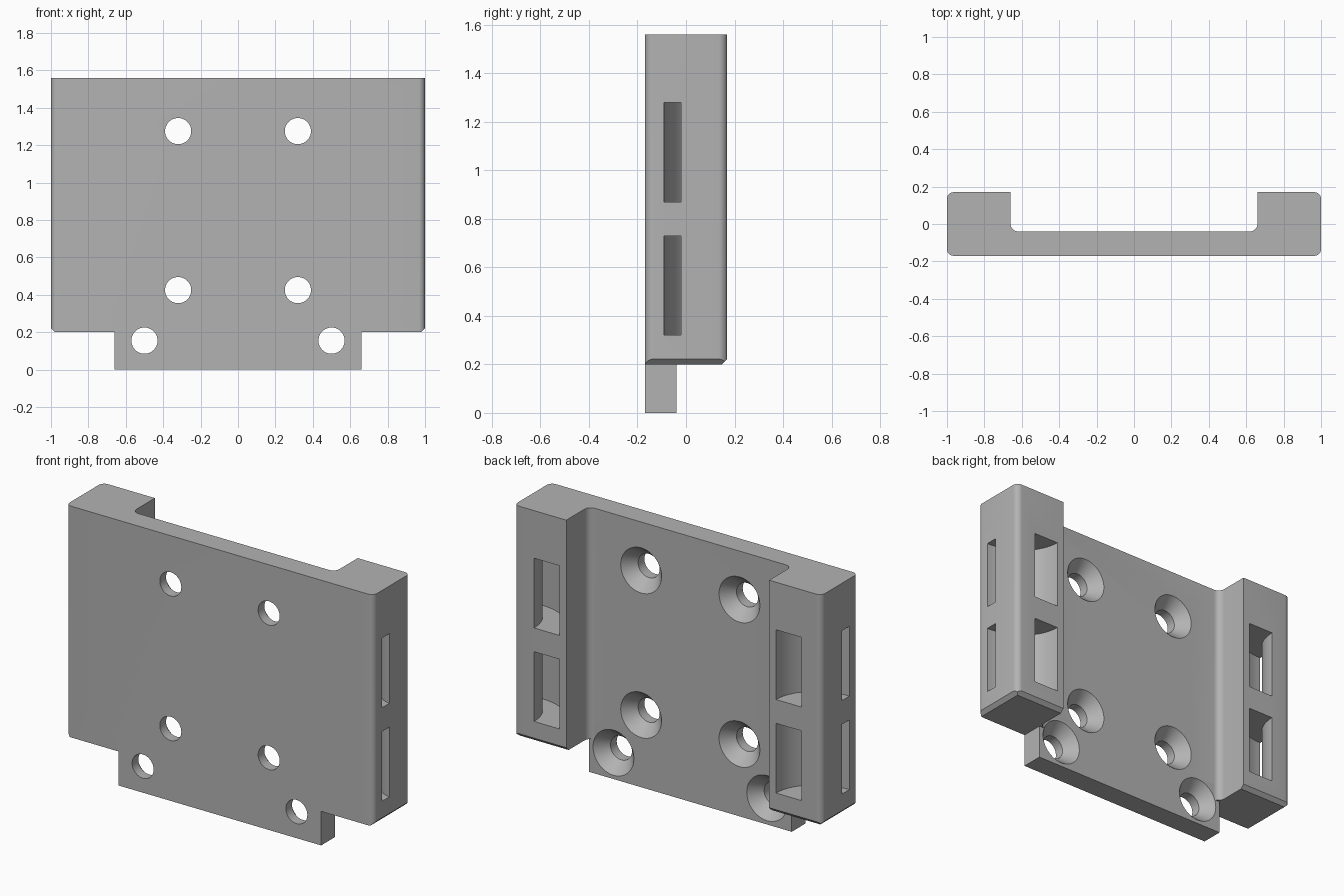
import bpy
import bmesh
from math import cos, sin, pi, radians
from mathutils import Vector, Matrix

cube = bpy.data.objects.get("Cube")
if cube:
    bpy.data.objects.remove(cube, do_unlink=True)

grey = bpy.data.materials.new("plain grey")
grey.use_nodes = True
colour = (0.45, 0.45, 0.45, 1)
grey.diffuse_color = colour
grey.node_tree.nodes["Principled BSDF"].inputs["Base Color"].default_value = colour

FRONT, BACK, WEB = -0.17, 0.17, -0.04   # depths of the front, rails and plate back
INNER, BASE, TOP = 0.66, 0.2, 1.56      # rail inner side, rail bottom, top
ROUND = 0.035
CHAMFER = 0.022


def arc(cx, cy, rx, ry, start, end, steps=8):
    angles = [radians(start + (end - start) * i / steps) for i in range(steps + 1)]
    return [(cx + rx * cos(a), cy + ry * sin(a)) for a in angles]


def finish(bm, name):
    bmesh.ops.recalc_face_normals(bm, faces=bm.faces)
    mesh = bpy.data.meshes.new(name)
    bm.to_mesh(mesh)
    bm.free()
    mesh.materials.append(grey)
    obj = bpy.data.objects.new(name, mesh)
    bpy.context.collection.objects.link(obj)
    return obj


def prism(points, z0, z1):
    bm = bmesh.new()
    face = bm.faces.new([bm.verts.new((x, y, z0)) for x, y in points])
    new = bmesh.ops.extrude_face_region(bm, geom=[face])["geom"]
    bmesh.ops.translate(bm, vec=(0, 0, z1 - z0),
                        verts=[v for v in new if isinstance(v, bmesh.types.BMVert)])
    return bm


def combine(target, tool, operation):
    mod = target.modifiers.new(tool.name, "BOOLEAN")
    mod.operation = operation
    mod.solver = "EXACT"
    mod.object = tool
    bpy.context.view_layer.objects.active = target
    bpy.ops.object.modifier_apply(modifier=mod.name)
    bpy.data.objects.remove(tool, do_unlink=True)


# Channel-shaped plate with a rail along each side
half = (arc(1 - ROUND, FRONT + ROUND, ROUND, ROUND, -90, 0)
        + arc(1 - ROUND, BACK - ROUND, ROUND, ROUND, 0, 90)
        + [(INNER, BACK)]
        + arc(INNER - 0.04, WEB + 0.04, 0.04, 0.04, 0, -90))
bm = prism(half + [(-x, y) for x, y in reversed(half)], BASE, TOP)

# Chamfers along the lower outer and back edges of the rails
for point, normal in (((1, 0, BASE + CHAMFER), (1, 0, -1)),
                      ((-1, 0, BASE + CHAMFER), (-1, 0, -1)),
                      ((0, BACK, BASE + CHAMFER), (0, 1, -1))):
    bmesh.ops.bisect_plane(bm, geom=bm.verts[:] + bm.edges[:] + bm.faces[:],
                           plane_co=point, plane_no=Vector(normal).normalized(),
                           clear_outer=True)
    bmesh.ops.holes_fill(bm, edges=[e for e in bm.edges if e.is_boundary])
plate = finish(bm, "mounting_plate")

# Lower tab
tab = prism([(-INNER, FRONT), (INNER, FRONT), (INNER, WEB), (-INNER, WEB)], 0, BASE + 0.1)
combine(plate, finish(tab, "lower_tab"), "UNION")

# Countersunk screw holes
for x, z in ((0.32, 1.275), (0.32, 0.425), (0.5, 0.155)):
    for side in (-1, 1):
        bm = bmesh.new()
        rings = []
        for r, y in ((0.07, FRONT - 0.05), (0.07, -0.112), (0.133, WEB), (0.133, WEB + 0.05)):
            rings.append([bm.verts.new((side * x + r * cos(2 * pi * i / 40), y,
                                        z + r * sin(2 * pi * i / 40))) for i in range(40)])
        for a, b in zip(rings, rings[1:]):
            for i in range(40):
                j = (i + 1) % 40
                bm.faces.new((a[i], a[j], b[j], b[i]))
        bm.faces.new(rings[0])
        bm.faces.new(rings[-1])
        combine(plate, finish(bm, "screw_hole"), "DIFFERENCE")

# Curved strap channels from the back of each rail round to its side
channel = ([(1.05, -0.09)] + arc(1, BACK, 0.295, 0.26, 270, 180, 16)
           + [(0.705, 0.22), (0.87, 0.22)]
           + arc(1, BACK, 0.13, 0.19, 180, 270, 16) + [(1.05, -0.02)])
for z in (0.32, 0.87):
    for side in (-1, 1):
        bm = prism([(side * x, y) for x, y in channel], z, z + 0.41)
        combine(plate, finish(bm, "strap_channel"), "DIFFERENCE")

# Smooth rounds, sharp edges
bpy.ops.object.select_all(action="DESELECT")
plate.select_set(True)
bpy.context.view_layer.objects.active = plate
bpy.ops.object.shade_smooth_by_angle(angle=radians(25))
